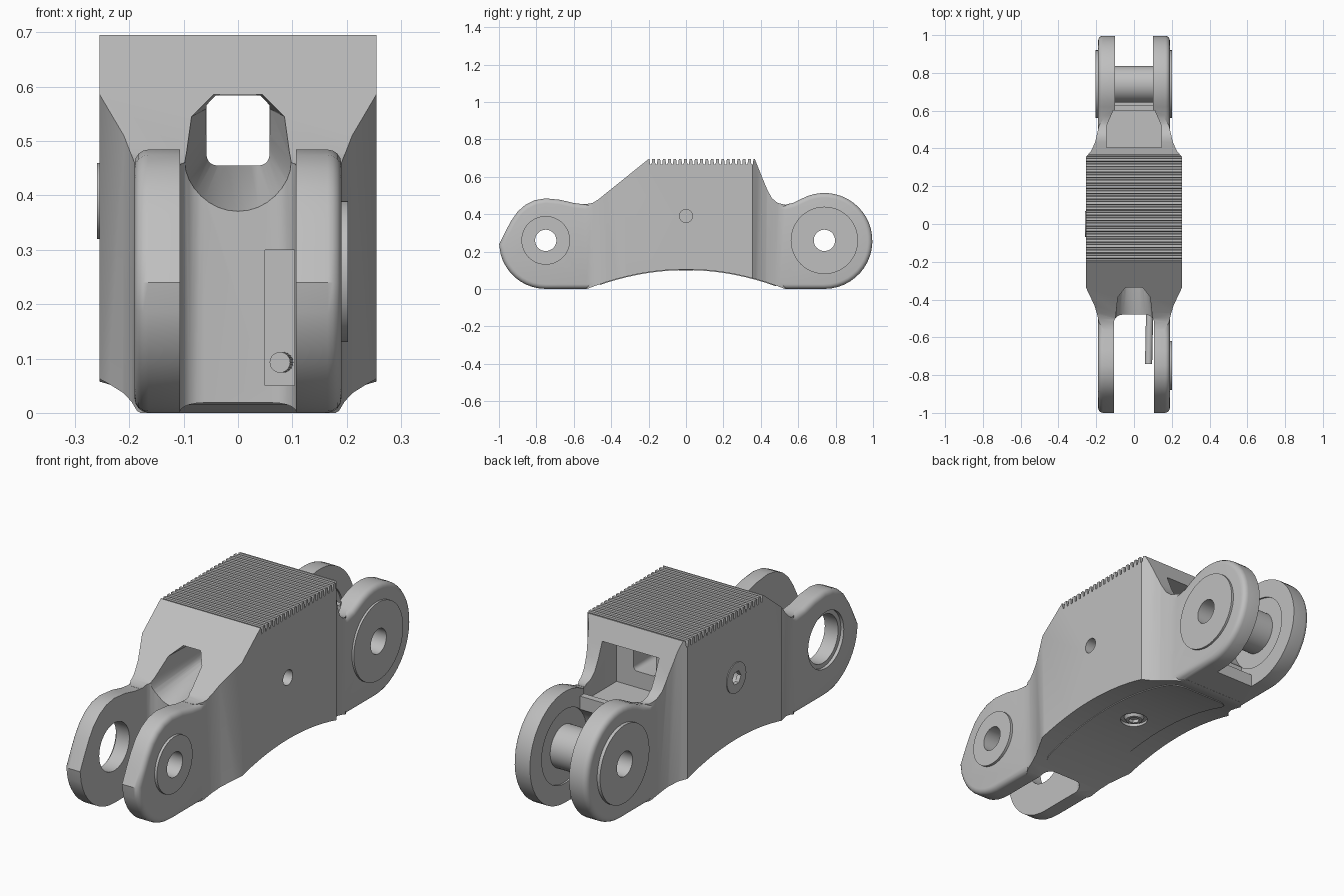
import bpy, bmesh, math
from mathutils import Vector

if "Cube" in bpy.data.objects:
    bpy.data.objects.remove(bpy.data.objects["Cube"])

metal = bpy.data.materials.new("grey metal")
metal.use_nodes = True
GREY = (0.52, 0.52, 0.52, 1)
metal.diffuse_color = GREY
metal.node_tree.nodes["Principled BSDF"].inputs["Base Color"].default_value = GREY

FRONT, REAR, PIVOT_Z = -0.75, 0.74, 0.26


def loft(name, rings):
    """Closed solid through a list of matching 3D rings."""
    bm = bmesh.new()
    rows = [[bm.verts.new(p) for p in ring] for ring in rings]
    bm.faces.new(rows[0])
    bm.faces.new(rows[-1])
    for near, far in zip(rows, rows[1:]):
        for i in range(len(near)):
            j = (i + 1) % len(near)
            bm.faces.new((near[i], near[j], far[j], far[i]))
    bmesh.ops.recalc_face_normals(bm, faces=bm.faces)
    mesh = bpy.data.meshes.new(name)
    bm.to_mesh(mesh)
    bm.free()
    mesh.materials.append(metal)
    ob = bpy.data.objects.new(name, mesh)
    bpy.context.collection.objects.link(ob)
    return ob


def prism(name, pts, axis, lo, hi, end=None):
    """Extrude a 2D outline along an axis; end reshapes the far outline."""
    def place(p, d):
        a, b = p
        return {"x": (d, a, b), "y": (a, d, b), "z": (a, b, d)}[axis]
    far = [end(p) for p in pts] if end else pts
    return loft(name, [[place(p, lo) for p in pts], [place(p, hi) for p in far]])


def arc(cx, cy, r, a0, a1, n):
    return [(cx + r * math.cos(math.radians(a0 + (a1 - a0) * i / n)),
             cy + r * math.sin(math.radians(a0 + (a1 - a0) * i / n))) for i in range(n + 1)]


def inset(pts, d):
    """Move a counter-clockwise outline inwards by d."""
    out = []
    for i, p in enumerate(pts):
        a = (Vector(p) - Vector(pts[i - 1])).normalized()
        b = (Vector(pts[(i + 1) % len(pts)]) - Vector(p)).normalized()
        t = (a + b).normalized()
        out.append(Vector(p) + Vector((-t.y, t.x)) * d / max(0.5, t.dot(a)))
    return out


def disc(name, r, y, z, lo, hi, axis="x", n=48):
    return prism(name, arc(y, z, r, 0, 360 - 360 / n, n - 1), axis, lo, hi)


def rounded(x0, x1, y0, y1, r):
    return (arc(x1 - r, y1 - r, r, 0, 90, 5) + arc(x0 + r, y1 - r, r, 90, 180, 5)
            + arc(x0 + r, y0 + r, r, 180, 270, 5) + arc(x1 - r, y0 + r, r, 270, 360, 5))


def box(x0, x1, y0, y1, z0, z1):
    return prism("cutter", [(x0, y0), (x1, y0), (x1, y1), (x0, y1)], "z", z0, z1)


def boolean(ob, tool, operation="DIFFERENCE"):
    mod = ob.modifiers.new("cut", "BOOLEAN")
    mod.operation, mod.solver, mod.object = operation, "EXACT", tool
    deps = bpy.context.evaluated_depsgraph_get()
    mesh = bpy.data.meshes.new_from_object(ob.evaluated_get(deps))
    ob.modifiers.clear()
    if len(mesh.polygons):
        ob.data = mesh
    bpy.data.objects.remove(tool)


def arch(y):
    return 0.105 * max(0, 1 - (y / 0.53) ** 2)


# Side silhouette
arch_line = [(-0.53 + 1.06 * i / 20, arch(-0.53 + 1.06 * i / 20)) for i in range(21)]
side = arch_line + arc(REAR, 0.257, 0.257, -90, 118, 26)
side += [(0.575, 0.462), (0.53, 0.45), (0.49, 0.46), (0.46, 0.485), (0.435, 0.53), (0.41, 0.59),
         (0.368, 0.695), (-0.2, 0.695), (-0.47, 0.478), (-0.5, 0.46), (-0.54, 0.453), (-0.6, 0.46),
         (-0.67, 0.477), (-0.75, 0.485), (-0.81, 0.475), (-0.86, 0.45), (-0.9, 0.415),
         (-0.935, 0.365), (-0.965, 0.31), (-1, 0.24)]
side += arc(FRONT, 0.25, 0.25, 195, 270, 9)

# Flared middle: silhouette intersected with the plan outline
half = [(0.16, -0.56), (0.186, -0.52), (0.196, -0.475), (0.21, -0.43), (0.255, -0.335),
        (0.255, 0.355), (0.228, 0.385), (0.207, 0.43), (0.196, 0.475), (0.186, 0.52), (0.16, 0.56)]
body = prism("link_body", side, "x", -0.4, 0.4)
boolean(body, prism("cutter", half + [(-x, y) for x, y in reversed(half)], "z", -0.1, 1), "INTERSECT")

# Fork arms with rounded rims, joined to the middle
rim = [(0.165 + x, 0.0256 - d) for x, d in arc(0, 0, 0.025, 0, 90, 4)]
layers = rim + [(-x, d) for x, d in reversed(rim)]
boolean(body, loft("cutter", [[(x, p.x, p.y) for p in inset(side, d)] for x, d in layers]), "UNION")

# Grip ribs on the top
pitch = 0.0285
for i in range(20):
    y = -0.188 + i * pitch
    boolean(body, prism("cutter", [(y - 0.004, 0.665), (y + 0.004, 0.665), (y + 0.009, 0.71),
                                   (y - 0.009, 0.71)], "x", -0.4, 0.4))

# Front fork slot and the tapering tunnel behind it
boolean(body, prism("cutter", rounded(-0.107, 0.107, -1.2, -0.48, 0.045), "z", -0.1, 0.9))
tunnel = arc(0, 0.455, 0.105, 180, 360, 16) + [(0.105, 0.535), (0.058, 0.585), (-0.058, 0.585), (-0.105, 0.535)]
tool = prism("cutter", tunnel, "y", -0.56, -0.15,
             lambda p: (p[0] * 0.56, 0.457 + 0.13 * (p[1] - 0.35) / 0.235))
boolean(body, tool)
boolean(body, prism("cutter", rounded(-0.058, 0.058, 0.455, 0.584, 0.02), "y", -0.25, 0.45))
boolean(body, box(0.05, 0.104, -0.6, -0.465, 0.05, 0.3))

# Rear pocket and rear fork slot
pocket = [(-0.145, 0.3), (0.145, 0.3), (0.145, 0.52), (0.11, 0.6), (-0.11, 0.6), (-0.145, 0.52)]
boolean(body, prism("cutter", pocket, "z", 0.38, 0.605))
boolean(body, box(-0.1, 0.1, 0.55, 0.8, 0.45, 0.7))
boolean(body, box(-0.1, 0.1, 0.63, 1.2, 0.06, 0.7))
boolean(body, box(-0.1, 0.1, 0.7, 1.2, -0.1, 0.2))
boolean(body, disc("cutter", 0.17, REAR, PIVOT_Z, -0.108, 0.108))

# Pivot bores, counterbore and side sockets
for r, y, z, lo, hi in [(0.057, FRONT, PIVOT_Z, 0, 0.4), (0.11, FRONT, PIVOT_Z, -0.4, 0),
                        (0.13, FRONT, PIVOT_Z, -0.4, -0.175), (0.057, REAR, PIVOT_Z, -0.4, 0.4),
                        (0.035, 0, 0.39, 0.15, 0.4), (0.035, 0, 0.39, -0.4, -0.15)]:
    boolean(body, disc("cutter", r, y, z, lo, hi))
boolean(body, disc("cutter", 0.06, 0, 0, -0.1, 0.113, "z"))

# Bushing and pivot washers
parts = [body]
for name, r, y, lo, hi in [("rear_bushing", 0.097, REAR, -0.12, 0.12),
                           ("rear_left_washer", 0.18, REAR, 0.185, 0.2),
                           ("rear_right_washer", 0.18, REAR, -0.205, -0.185),
                           ("front_left_washer", 0.13, FRONT, 0.185, 0.202)]:
    ob = disc(name, r, y, PIVOT_Z, lo, hi)
    boolean(ob, disc("cutter", 0.057, y, PIVOT_Z, -0.4, 0.4))
    parts.append(ob)

# Side screw head with a hexagonal socket
screw = disc("side_screw", 0.07, 0, 0.39, -0.259, -0.24)
boolean(screw, disc("cutter", 0.032, 0, 0.39, -0.3, -0.2, n=6))
parts.append(screw)

# Underside panel following the arch, with its screw
strip = [(y, z - 0.004) for y, z in arch_line] + [(y, z + 0.01) for y, z in reversed(arch_line)]
panel = prism("underside_panel", strip, "x", -0.3, 0.3)
boolean(panel, prism("cutter", rounded(-0.155, 0.155, -0.46, 0.48, 0.06), "z", -0.1, 0.3), "INTERSECT")
boolean(panel, disc("cutter", 0.06, 0, 0, -0.1, 0.3, "z"))
parts.append(panel)
bolt = prism("underside_screw", arc(0, 0, 0.036, 0, 352.5, 47), "z", 0.098, 0.13,
             lambda p: (p[0] * 1.5, p[1] * 1.5))
boolean(bolt, disc("cutter", 0.025, 0, 0, 0, 0.118, "z", 6))
parts.append(bolt)

# Locking pin in the front slot
pin = disc("locking_pin", 0.019, 0.08, 0.093, -0.74, -0.45, "y", 24)
for v in pin.data.vertices:
    v.co.x += 0.02 * (v.co.y + 0.6)
parts.append(pin)

# Smooth shading with sharp edges kept
for ob in parts:
    bpy.ops.object.select_all(action="DESELECT")
    ob.select_set(True)
    bpy.context.view_layer.objects.active = ob
    bpy.ops.object.shade_smooth_by_angle(angle=math.radians(30))
